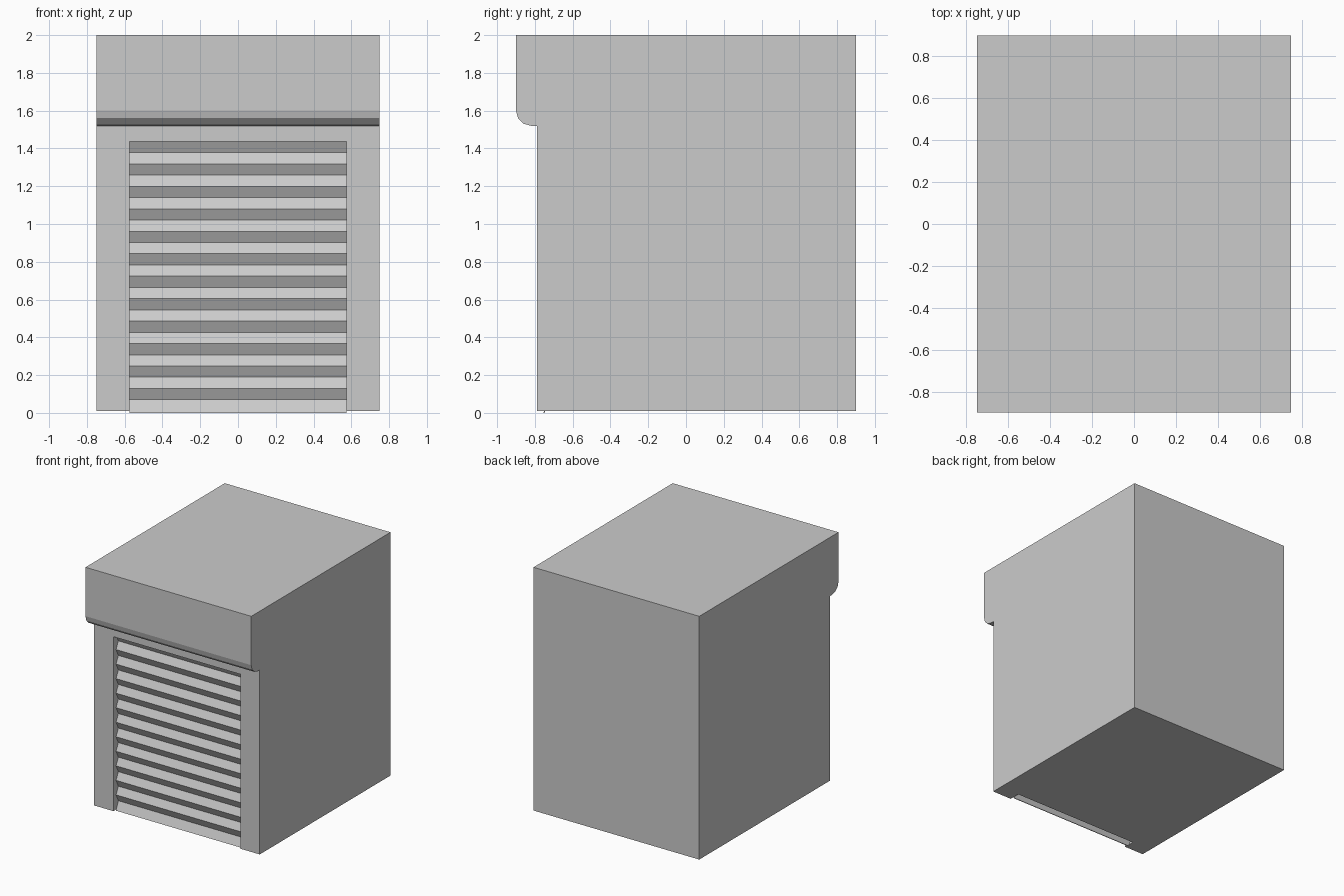
import bpy, bmesh, math

if "Cube" in bpy.data.objects:
    bpy.data.objects.remove(bpy.data.objects["Cube"], do_unlink=True)

# One plain grey for everything
GREY = (0.6, 0.6, 0.6, 1.0)
grey = bpy.data.materials.new("light grey")
grey.use_nodes = True
grey.diffuse_color = GREY
grey.node_tree.nodes["Principled BSDF"].inputs["Base Color"].default_value = GREY


def extrude_x(name, profile, half_width):
    """Closed (y, z) profile swept along x, centred on x = 0."""
    bm = bmesh.new()
    face = bm.faces.new([bm.verts.new((-half_width, y, z)) for y, z in profile])
    res = bmesh.ops.extrude_face_region(bm, geom=[face])
    verts = [v for v in res["geom"] if isinstance(v, bmesh.types.BMVert)]
    bmesh.ops.translate(bm, verts=verts, vec=(2 * half_width, 0, 0))
    bmesh.ops.recalc_face_normals(bm, faces=bm.faces)
    mesh = bpy.data.meshes.new(name)
    bm.to_mesh(mesh)
    bm.free()
    mesh.materials.append(grey)
    obj = bpy.data.objects.new(name, mesh)
    bpy.context.collection.objects.link(obj)
    return obj


BASE, TOP = 0.01, 2.0
BACK, WALL, HOOD = 0.9, -0.79, -0.9
HALF, DOOR_HALF, DOOR_TOP = 0.75, 0.575, 1.437
RECESS = -0.70

# Housing core behind the door, full width
extrude_x("housing", [(RECESS, BASE), (BACK, BASE), (BACK, TOP), (RECESS, TOP)], HALF)

# Hood with a rounded lower edge in three flat facets, and the lintel below it
R, HOOD_Z = 0.08, 1.52
curve = [(HOOD + R - R * math.cos(math.radians(a)), HOOD_Z + R - R * math.sin(math.radians(a)))
         for a in (0, 30, 60, 90)]
extrude_x("hood", [(RECESS, TOP), (HOOD, TOP)] + curve
          + [(WALL, HOOD_Z), (WALL, DOOR_TOP), (RECESS, DOOR_TOP)], HALF)

# Door posts on both sides of the opening
for side, label in ((-1, "right"), (1, "left")):
    post = extrude_x(label + "_post", [(WALL, BASE), (RECESS, BASE), (RECESS, DOOR_TOP), (WALL, DOOR_TOP)],
                     (HALF - DOOR_HALF) / 2)
    post.location.x = side * (HALF + DOOR_HALF) / 2

# Roller shutter: thin zigzag sheet of sloping slats
OUTER, INNER, THICK = -0.755, -0.725, 0.006
PITCH = (DOOR_TOP - 0.07) / 23
front = [(OUTER, 0.0)] + [(INNER if i % 2 == 0 else OUTER, 0.07 + i * PITCH) for i in range(24)]
rear = [(y + THICK, z) for y, z in reversed(front)]
extrude_x("roller_shutter", front + rear, DOOR_HALF)
